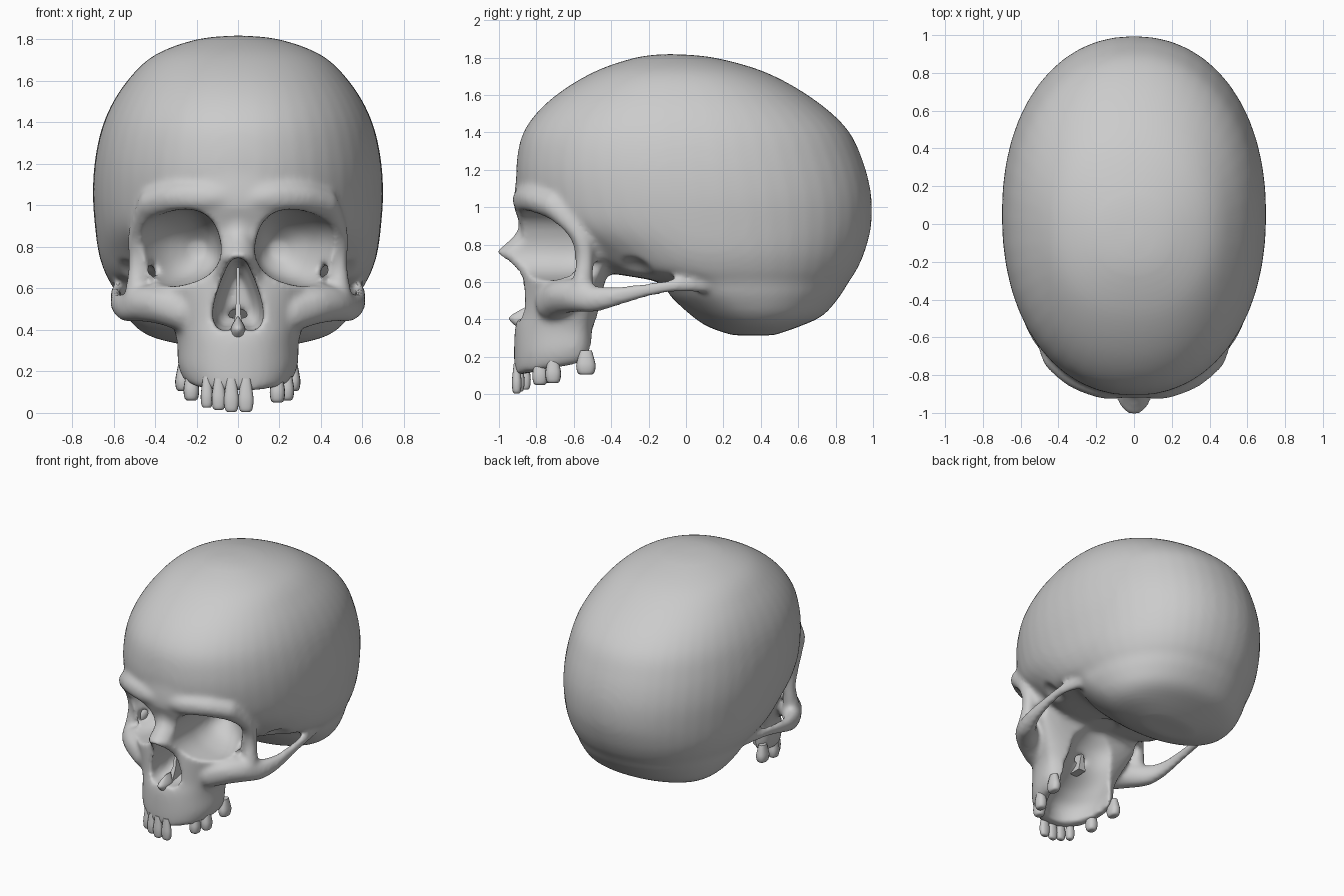
import bpy, bmesh, math
from mathutils import Vector, Matrix

if "Cube" in bpy.data.objects:
    bpy.data.objects.remove(bpy.data.objects["Cube"])


def interp(rows, n=6):
    """Catmull-Rom interpolation of rows of numbers."""
    out = []
    for i in range(len(rows) - 1):
        a, b, c, d = (rows[max(0, min(len(rows) - 1, i + k))] for k in (-1, 0, 1, 2))
        for s in range(n):
            t = s / n
            out.append([0.5 * (2*q + (r - p)*t + (2*p - 5*q + 4*r - w)*t*t + (3*q - p - 3*r + w)*t**3)
                        for p, q, r, w in zip(a, b, c, d)])
    return out + [list(rows[-1])]


def mesh_object(name, bm):
    bmesh.ops.recalc_face_normals(bm, faces=bm.faces)
    me = bpy.data.meshes.new(name)
    bm.to_mesh(me)
    bm.free()
    ob = bpy.data.objects.new(name, me)
    bpy.context.collection.objects.link(ob)
    return ob


def skin(name, rings):
    """Closed surface through rings of points."""
    bm = bmesh.new()
    vs = [[bm.verts.new(p) for p in r] for r in rings]
    n = len(rings[0])
    for a, b in zip(vs, vs[1:]):
        for i in range(n):
            bm.faces.new((a[i], a[(i + 1) % n], b[(i + 1) % n], b[i]))
    bm.faces.new(vs[0])
    bm.faces.new(vs[-1])
    return mesh_object(name, bm)


def spow(v, p):
    return math.copysign(abs(v) ** p, v)


def loft(name, rows, p=2.0, x0=0.0, n=48, steps=6):
    """Rows: z, y front, y back, half width, y of the widest place, slope."""
    rings = []
    for z, yf, yb, w, c, tilt in interp(rows, steps):
        ring = []
        for i in range(n):
            a = 2 * math.pi * i / n
            s = spow(math.sin(a), 2 / p)
            y = c + s * ((yb - c) if s > 0 else (c - yf))
            ring.append((x0 + max(w, 0.001) * spow(math.cos(a), 2 / p), y, z + tilt * (y - yf)))
        rings.append(ring)
    return skin(name, rings)


def blobs(name, rows, flat=1.0, n=8):
    """Mirrored string of balls along a path, rows: x, y, z, radius."""
    bm = bmesh.new()
    for x, y, z, r in interp(rows, n):
        for s in (1, -1):
            m = Matrix.Translation((s * x, y, z)) @ Matrix.Diagonal((flat, 1, 1, 1))
            bmesh.ops.create_icosphere(bm, subdivisions=2, radius=r, matrix=m)
    return mesh_object(name, bm)


def ellipsoid(name, centre, radii, mirror=False):
    bm = bmesh.new()
    for s in ((1, -1) if mirror else (1,)):
        m = Matrix.Translation((s * centre[0], centre[1], centre[2])) @ Matrix.Diagonal((*radii, 1))
        bmesh.ops.create_uvsphere(bm, u_segments=32, v_segments=20, radius=1, matrix=m)
    return mesh_object(name, bm)


def fuse(name, parts, cutter=None, voxel=0.018, smooth=0):
    """Melt parts into one skin, carve the cutter out, smooth the result."""
    bm = bmesh.new()
    for o in parts:
        bm.from_mesh(o.data)
        bpy.data.objects.remove(o)
    ob = mesh_object(name + "_raw", bm)

    def remesh():
        m = ob.modifiers.new("skin", 'REMESH')
        m.mode, m.voxel_size = 'VOXEL', voxel
    remesh()
    if cutter:
        m = ob.modifiers.new("carve", 'BOOLEAN')
        m.operation, m.object, m.solver = 'DIFFERENCE', cutter, 'EXACT'
        remesh()
    if smooth:
        m = ob.modifiers.new("soften", 'SMOOTH')
        m.iterations, m.factor = smooth, 0.5
    dg = bpy.context.evaluated_depsgraph_get()
    me = bpy.data.meshes.new_from_object(ob.evaluated_get(dg))
    bpy.data.objects.remove(ob)
    if cutter:
        bpy.data.objects.remove(cutter)
    out = bpy.data.objects.new(name, me)
    bpy.context.collection.objects.link(out)
    return out


# braincase
cranium = loft("cranium", [
    (1.82, -.1, -.08, 0, -.09, 0), (1.80, -.27, .15, .2, -.06, 0), (1.72, -.5, .43, .41, -.03, 0),
    (1.58, -.72, .68, .55, 0, 0), (1.42, -.86, .86, .64, .01, 0), (1.25, -.905, .945, .685, .02, 0),
    (1.07, -.9, .99, .7, .05, 0), (.9, -.84, .99, .69, .08, 0), (.76, -.62, .955, .67, .12, 0),
    (.66, -.46, .91, .635, .16, 0), (.6, -.15, .87, .6, .2, 0), (.52, -.08, .82, .57, .25, 0),
    (.42, .03, .73, .5, .33, 0), (.36, .12, .6, .4, .36, 0), (.315, .25, .47, .2, .36, 0)], 2.15)
# upper jaw and middle of the face
jaw = loft("jaw", [(.1, -.915, -.48, .26, -.6, .19), (.2, -.92, -.47, .29, -.6, .1),
                   (.35, -.915, -.47, .295, -.58, 0), (.45, -.89, -.45, .33, -.55, 0),
                   (.6, -.88, -.43, .4, -.5, 0), (.75, -.87, -.42, .47, -.47, 0),
                   (.9, -.885, -.4, .49, -.45, 0), (1.0, -.92, -.4, .49, -.42, 0),
                   (1.1, -.915, -.4, .47, -.4, 0), (1.2, -.9, -.4, .42, -.4, 0)], 2.2)
fossae = fuse("fossae", [ellipsoid("fossa", (.57, -.31, .53), (.18, .17, .21), True)])
core = fuse("core", [cranium, jaw], fossae)

# cheekbones with arches, outer eye rims, brow and nose bridge
cheeks = blobs("cheeks", [(.27, -.71, .49, .1), (.38, -.66, .52, .095), (.47, -.585, .525, .088),
                          (.535, -.49, .51, .073), (.575, -.37, .525, .054), (.588, -.22, .555, .04),
                          (.585, -.05, .583, .038), (.55, .1, .59, .05)], flat=.75, n=10)
rims = blobs("rims", [(.49, -.56, .56, .06), (.48, -.54, .72, .05), (.48, -.56, .84, .055),
                      (.455, -.63, .93, .06), (.42, -.7, 1.0, .07)])
brow = blobs("brow", [(.02, -.835, 1.03, .08), (.15, -.85, 1.04, .08), (.3, -.795, 1.04, .08),
                      (.41, -.71, 1.01, .075)])
bridge = loft("bridge", [(1.0, -.9, -.7, .13, -.78, 0), (.88, -.9, -.7, .085, -.78, 0),
                         (.8, -.97, -.7, .1, -.78, 0), (.755, -1.015, -.7, .115, -.78, 0),
                         (.7, -.96, -.7, .135, -.78, 0), (.6, -.89, -.7, .165, -.78, 0),
                         (.42, -.89, -.7, .17, -.78, 0)])

# eye sockets: slanted rounded funnels
cuts = []
for s in (1, -1):
    rings = []
    for y, cx, cz, rx, rz in interp([(-1.1, .295, .795, .21, .178), (-.75, .287, .795, .205, .18),
                                     (-.6, .268, .79, .187, .167), (-.47, .23, .785, .13, .12),
                                     (-.38, .19, .79, .04, .04)]):
        ring = []
        for i in range(40):
            a = 2 * math.pi * i / 40
            v = Matrix.Rotation(-.25, 2) @ Vector((rx * spow(math.cos(a), .85), rz * spow(math.sin(a), .8)))
            ring.append((s * (cx + v.x), y, cz + v.y))
        rings.append(ring)
    cuts.append(skin("socket", rings))
cuts.append(ellipsoid("fissure", (.425, -.47, .67), (.027, .12, .05), True))
# nose opening: pear outline pushed backwards
half = interp([(0, .75), (.035, .735), (.08, .64), (.115, .53), (.12, .45), (.09, .4), (.04, .4), (0, .415)], 4)
pear = half + [(-x, z) for x, z in half[-2:0:-1]]
cuts.append(skin("nostril", [[(x * k, y, .55 + (z - .55) * k) for x, z in pear]
                             for y, k in ((-1.1, 1), (-.8, 1), (-.68, .85), (-.58, .5))]))
# hollow of the palate, running up behind the nose
cuts.append(loft("palate", [(.0, -.84, -.2, .2, -.55, 0), (.2, -.83, -.2, .21, -.55, 0),
                            (.3, -.75, -.2, .2, -.5, 0), (.42, -.6, -.2, .19, -.42, 0),
                            (.55, -.52, -.2, .17, -.4, 0), (.64, -.44, -.22, .1, -.36, 0)]))
cutter = fuse("cutter", cuts, voxel=.014, smooth=2)
skull = fuse("skull", [core, cheeks, rims, brow, bridge], cutter, .0145, 9)

# nasal septum and spine
septum = skin("nasal_septum", [[(-w, y, z), (w, y, z), (w, -.55, z), (-w, -.55, z)]
                               for z, y, w in ((.38, -.84, .03), (.48, -.76, .012), (.7, -.72, .006))])
spine = loft("nasal_spine", [(.36, -.905, -.8, .035, -.85, 0), (.41, -.945, -.8, .035, -.85, 0),
                             (.465, -.86, -.8, .004, -.83, 0)], n=16)

# teeth
teeth = []
for x, y, z, w, d, h in [(-.15, -.86, .025, .03, .03, .15), (-.093, -.89, .015, .034, .027, .15),
                         (-.032, -.905, .005, .036, .026, .16), (.038, -.905, .005, .037, .026, .16),
                         (.19, -.78, .05, .037, .042, .14), (.235, -.71, .06, .036, .042, .14),
                         (.265, -.535, .105, .036, .052, .13), (-.225, -.72, .06, .038, .042, .14),
                         (-.265, -.535, .105, .038, .052, .13)]:
    teeth.append(loft("tooth_%d" % len(teeth),
                      [(z + h * t, y - d * k, y + d * k, w * k, y, 0)
                       for t, k in ((0, .55), (.08, .85), (.35, 1), (.65, .85), (1, .6))], 2.4, x, 16, 3))

for ob in [skull, septum, spine] + teeth:
    bpy.ops.object.select_all(action='DESELECT')
    ob.select_set(True)
    bpy.context.view_layer.objects.active = ob
    bpy.ops.object.shade_smooth_by_angle(angle=math.radians(50))
